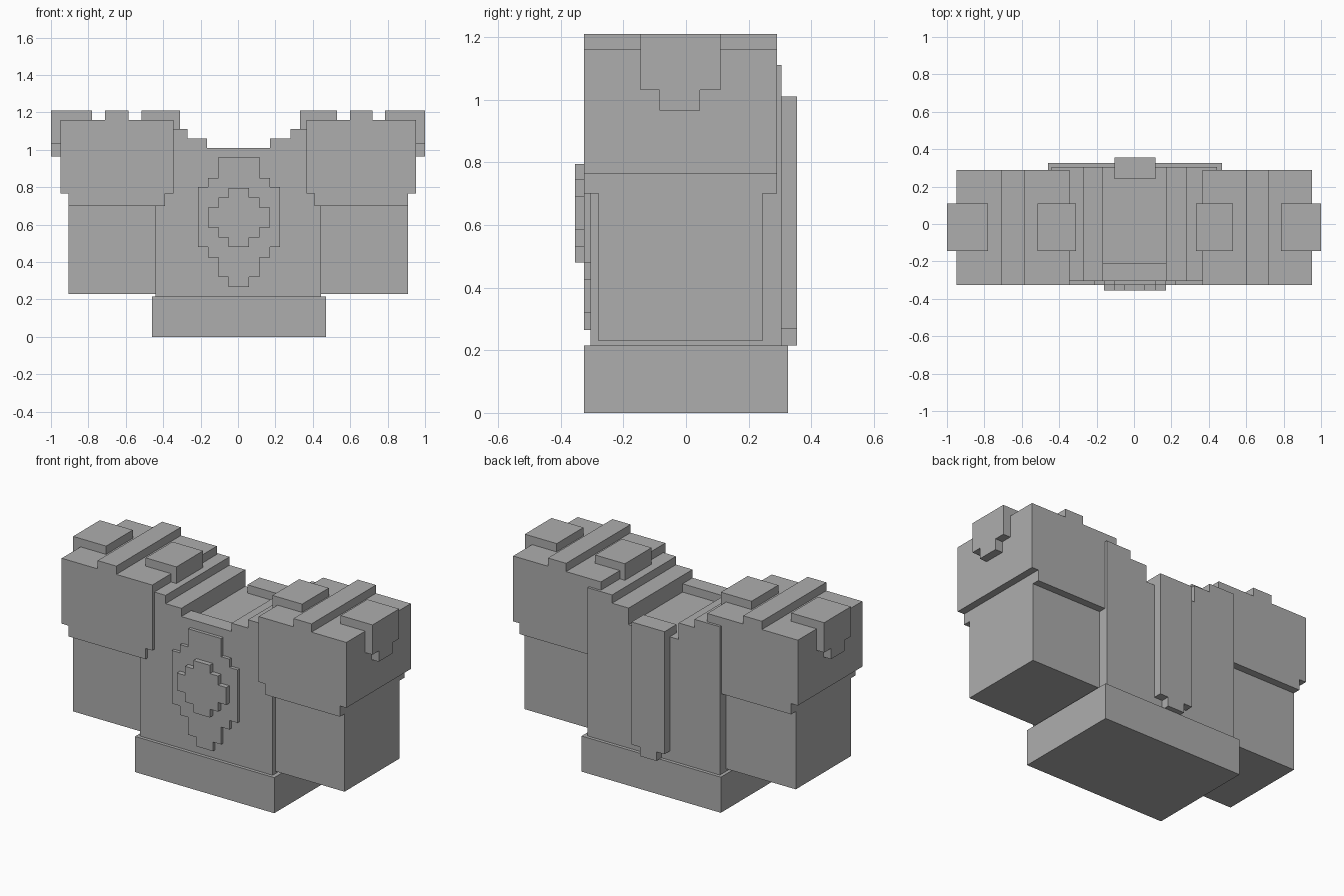
import bpy
import bmesh
from mathutils import Vector

cube = bpy.data.objects.get("Cube")
if cube:
    bpy.data.objects.remove(cube, do_unlink=True)

grey = bpy.data.materials.new("plain_grey")
grey.use_nodes = True
GREY = (0.42, 0.42, 0.42, 1.0)
grey.diffuse_color = GREY
grey.node_tree.nodes["Principled BSDF"].inputs["Base Color"].default_value = GREY


def prism(name, outline, start, end, axis="y"):
    """Extrude an outline: (x, z) points along y, or (y, z) points along x."""
    bm = bmesh.new()
    place = (lambda u, v: (u, start, v)) if axis == "y" else (lambda u, v: (start, u, v))
    face = bm.faces.new([bm.verts.new(place(u, v)) for u, v in outline])
    new = bmesh.ops.extrude_face_region(bm, geom=[face])["geom"]
    move = Vector((0, end - start, 0) if axis == "y" else (end - start, 0, 0))
    bmesh.ops.translate(bm, vec=move, verts=[g for g in new if isinstance(g, bmesh.types.BMVert)])
    bmesh.ops.recalc_face_normals(bm, faces=bm.faces)
    mesh = bpy.data.meshes.new(name)
    bm.to_mesh(mesh)
    bm.free()
    mesh.materials.append(grey)
    obj = bpy.data.objects.new(name, mesh)
    bpy.context.collection.objects.link(obj)
    return obj


def box(name, x0, x1, y0, y1, z0, z1):
    return prism(name, [(x0, z0), (x1, z0), (x1, z1), (x0, z1)], y0, y1)


def stepped(rows):
    """Outline of stacked rows (low, high, bottom, top), listed from the top down."""
    right = [p for lo, hi, b, t in rows for p in ((hi, t), (hi, b))]
    left = [p for lo, hi, b, t in reversed(rows) for p in ((lo, b), (lo, t))]
    return right + left


def medallion_rows(levels, widths):
    """Rows centred slightly right of the middle, one half width per level."""
    return [(0.005 - w, 0.005 + w, levels[i + 1], levels[i]) for i, w in enumerate(widths)]


# Waist block
box("waist", -0.46, 0.47, -0.325, 0.325, 0.0, 0.215)

# Torso with stepped neckline, and the raised collar at the front
prism("torso", [(-0.44, 0.215), (0.445, 0.215), (0.445, 1.11), (0.28, 1.11), (0.28, 1.06),
                (0.17, 1.06), (0.17, 0.96), (-0.165, 0.96), (-0.165, 1.06),
                (-0.27, 1.06), (-0.27, 1.11), (-0.44, 1.11)], -0.305, 0.305)
box("front_collar", -0.165, 0.17, -0.305, -0.21, 0.95, 1.01)

# Chest medallion in two layers
prism("medallion_rim", stepped(medallion_rows(
    [0.96, 0.85, 0.80, 0.48, 0.425, 0.32, 0.265],
    [0.11, 0.165, 0.22, 0.165, 0.11, 0.055])), -0.325, -0.295)
prism("medallion_centre", stepped(medallion_rows(
    [0.795, 0.745, 0.69, 0.585, 0.53, 0.48],
    [0.055, 0.11, 0.165, 0.11, 0.055])), -0.355, -0.315)

# Back spine plate with a narrower tip
prism("spine_plate", stepped(medallion_rows(
    [1.01, 0.27, 0.215], [0.11, 0.055])), 0.24, 0.355)

# Shoulders and arms, the left side being very slightly narrower
for side in ("right", "left"):
    def sx(d):
        return -d if side == "right" else 1 - 0.969 * (1 - d)

    def side_box(name, d0, d1, *rest):
        a, b = sorted((sx(d0), sx(d1)))
        return box(f"{side}_{name}", a, b, *rest)

    # Shoulder block with its top ridge and recessed lower edge
    shoulder = [(0.345, 0.765), (0.345, 1.16), (0.585, 1.16), (0.585, 1.21),
                (0.71, 1.21), (0.71, 1.16), (0.95, 1.16), (0.95, 0.765),
                (0.905, 0.765), (0.905, 0.70), (0.39, 0.70), (0.39, 0.765)]
    prism(f"{side}_shoulder", [(sx(d), z) for d, z in shoulder], -0.325, 0.29)

    # Upper arm
    side_box("arm", 0.42, 0.905, -0.28, 0.245, 0.23, 0.72)

    # Inner pad and outer pad with a stepped flap over the side
    side_box("inner_pad", 0.31, 0.515, -0.145, 0.11, 1.10, 1.21)
    side_box("outer_pad", 0.78, 0.96, -0.145, 0.11, 1.14, 1.21)
    flap = stepped([(-0.145, 0.11, 1.03, 1.21), (-0.085, 0.045, 0.965, 1.03)])
    prism(f"{side}_outer_flap", flap, sx(0.94), sx(1.0), axis="x")
